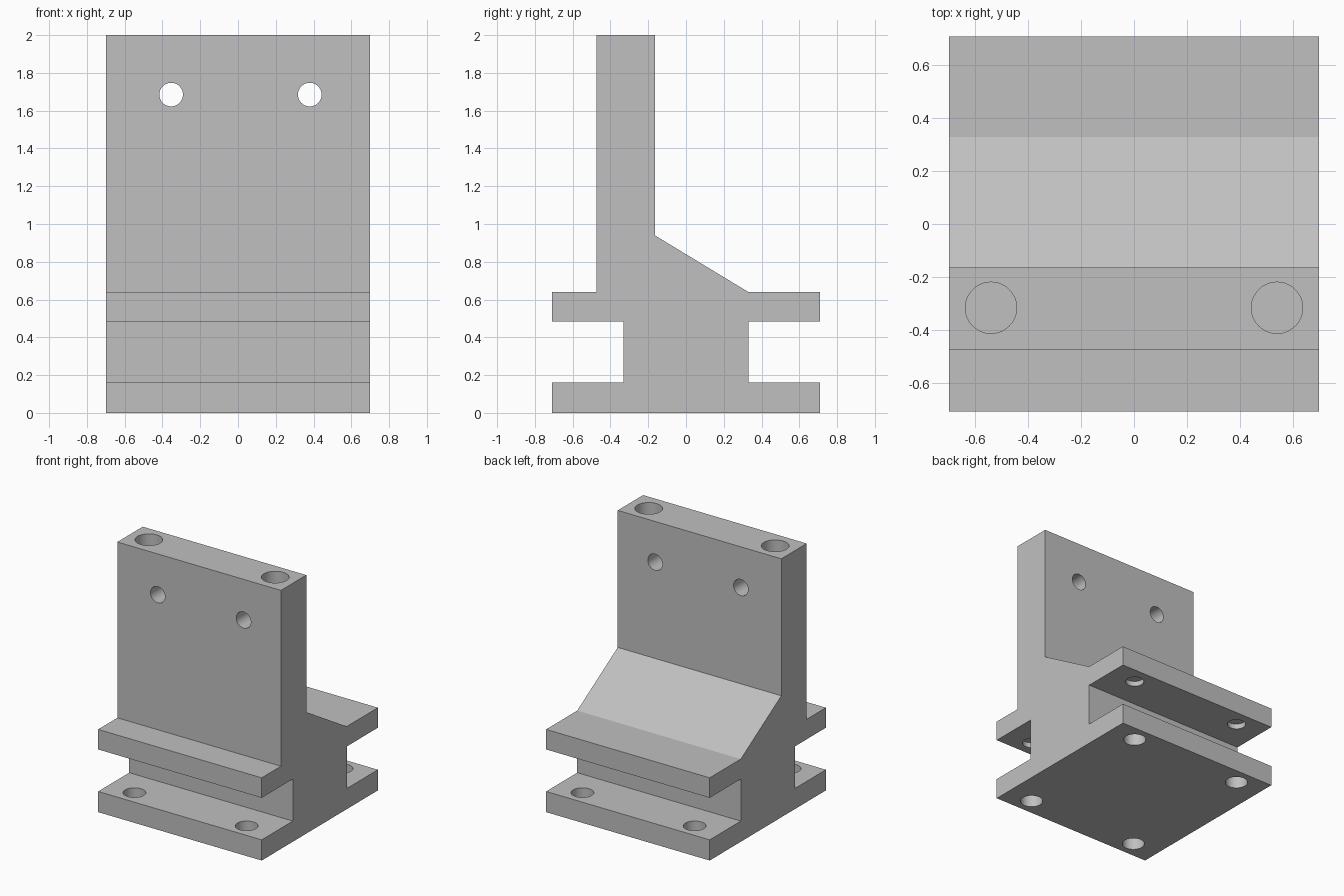
import bpy
import bmesh
import math
from mathutils import Matrix

cube = bpy.data.objects.get("Cube")
if cube:
    bpy.data.objects.remove(cube, do_unlink=True)

# Single matte grey
GREY = (0.53, 0.53, 0.53, 1.0)
grey = bpy.data.materials.new("machined grey")
grey.use_nodes = True
grey.diffuse_color = GREY
grey.node_tree.nodes["Principled BSDF"].inputs["Base Color"].default_value = GREY

HALF_X = 0.70
HALF_Y = 0.71


def add_object(name, bm):
    mesh = bpy.data.meshes.new(name)
    bmesh.ops.recalc_face_normals(bm, faces=bm.faces)
    bm.to_mesh(mesh)
    bm.free()
    mesh.materials.append(grey)
    obj = bpy.data.objects.new(name, mesh)
    bpy.context.collection.objects.link(obj)
    return obj


def drill(bm, centre, radius, depth, along_y=False):
    turn = Matrix.Rotation(math.pi / 2, 4, "X") if along_y else Matrix()
    bmesh.ops.create_cone(bm, cap_ends=True, segments=48, radius1=radius,
                          radius2=radius, depth=depth,
                          matrix=Matrix.Translation(centre) @ turn)


# Bracket body: side profile (y, z) extruded across the width
profile = [
    (-HALF_Y, 0), (HALF_Y, 0), (HALF_Y, 0.16), (0.33, 0.16),
    (0.33, 0.485), (HALF_Y, 0.485), (HALF_Y, 0.64), (0.33, 0.64),
    (-0.165, 0.94), (-0.165, 2), (-0.475, 2), (-0.475, 0.64),
    (-HALF_Y, 0.64), (-HALF_Y, 0.485), (-0.33, 0.485),
    (-0.33, 0.16), (-HALF_Y, 0.16),
]
bm = bmesh.new()
side = bm.faces.new([bm.verts.new((-HALF_X, y, z)) for y, z in profile])
ext = bmesh.ops.extrude_face_region(bm, geom=[side])
bmesh.ops.translate(bm, vec=(2 * HALF_X, 0, 0),
                    verts=[v for v in ext["geom"] if isinstance(v, bmesh.types.BMVert)])
bracket = add_object("bracket_body", bm)

# Drill cutters
bm = bmesh.new()
for sx in (-1, 1):
    # blind holes in the top edge of the upright
    drill(bm, (sx * 0.541, -0.317, 1.9), 0.097, 0.8)
    for sy in (-1, 1):
        # through holes in the base, shallow holes under the upper flange
        drill(bm, (sx * 0.48, sy * 0.58, 0.08), 0.08, 0.3)
        drill(bm, (sx * 0.48, sy * 0.58, 0.475), 0.066, 0.1)
# cross holes through the upright
for x in (-0.354, 0.38):
    drill(bm, (x, -0.32, 1.685), 0.0625, 0.6, along_y=True)
cutter = add_object("hole_cutters", bm)

cut = bracket.modifiers.new("holes", "BOOLEAN")
cut.operation = "DIFFERENCE"
cut.solver = "EXACT"
cut.object = cutter

# Apply the cut, then smooth the hole walls only
bpy.ops.object.select_all(action="DESELECT")
bracket.select_set(True)
bpy.context.view_layer.objects.active = bracket
bpy.ops.object.modifier_apply(modifier=cut.name)
bpy.data.objects.remove(cutter, do_unlink=True)
bpy.ops.object.shade_smooth_by_angle(angle=math.radians(20))
